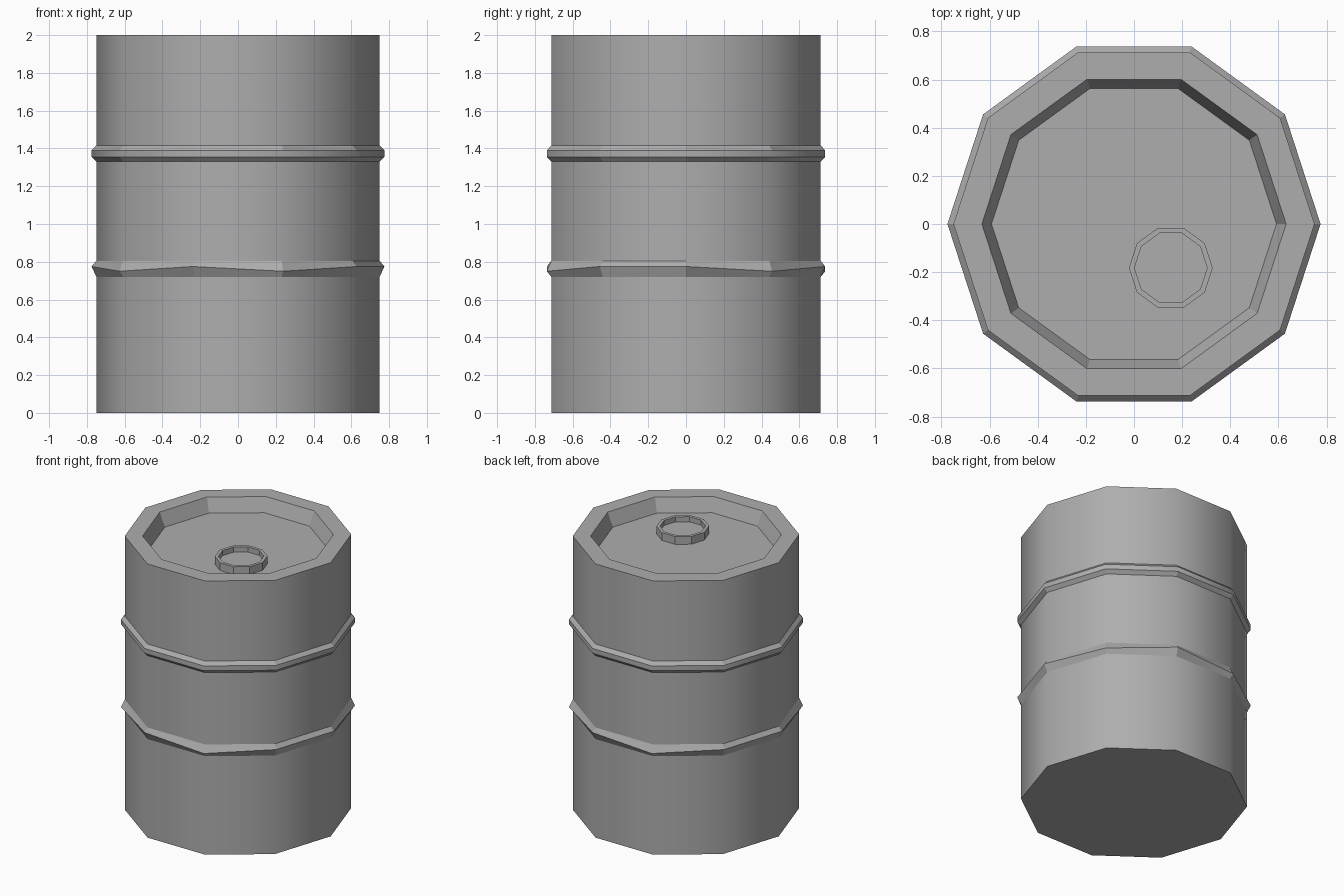
import bpy, bmesh, math

if "Cube" in bpy.data.objects:
    bpy.data.objects.remove(bpy.data.objects["Cube"])

SIDES = 10

# Dark grey paint
paint = bpy.data.materials.new("dark_grey")
paint.diffuse_color = (0.42, 0.42, 0.42, 1)
paint.use_nodes = True
paint.node_tree.nodes["Principled BSDF"].inputs["Base Color"].default_value = paint.diffuse_color


def lathe(name, profile, center=(0, 0), smooth_bands=()):
    """Stack ten-sided loops; a z entry may be a list with one height per corner."""
    bm = bmesh.new()
    loops = []
    for r, z in profile:
        loop = []
        for i in range(SIDES):
            a = 2 * math.pi * i / SIDES
            zi = z[i] if isinstance(z, list) else z
            loop.append(bm.verts.new((center[0] + r * math.cos(a),
                                      center[1] + r * math.sin(a), zi)))
        loops.append(loop)
    for band, (lo, hi) in enumerate(zip(loops, loops[1:])):
        for i in range(SIDES):
            j = (i + 1) % SIDES
            face = bm.faces.new((lo[i], lo[j], hi[j], hi[i]))
            face.smooth = band in smooth_bands
        # Keep the horizontal creases between bands sharp
        for loop in (lo, hi):
            for i in range(SIDES):
                bm.edges.get((loop[i], loop[(i + 1) % SIDES])).smooth = False
    bm.faces.new(loops[0][::-1])
    bm.faces.new(loops[-1])
    mesh = bpy.data.meshes.new(name)
    bm.to_mesh(mesh)
    bm.free()
    mesh.materials.append(paint)
    obj = bpy.data.objects.new(name, mesh)
    bpy.context.collection.objects.link(obj)
    return obj


# Uneven, hammered crest of the lower rib (same pattern on both halves)
crest = [0.775, 0.75, 0.775, 0.75, 0.775] * 2

# Barrel: base, lower rib, upper rib, rim and recessed lid
lathe("barrel_body", [
    (0.75, 0.0),
    (0.75, 0.72), (0.775, crest), (0.75, 0.805),
    (0.75, 1.33), (0.775, 1.355), (0.775, 1.39), (0.75, 1.415),
    (0.75, 2.0), (0.632, 2.0), (0.592, 1.9),
], smooth_bands=(0, 3, 5, 7))

# Filler cap with a raised lip, sitting on the lid
lathe("filler_cap", [
    (0.174, 1.9), (0.174, 1.957), (0.151, 1.957), (0.151, 1.92),
], center=(0.153, -0.182))
